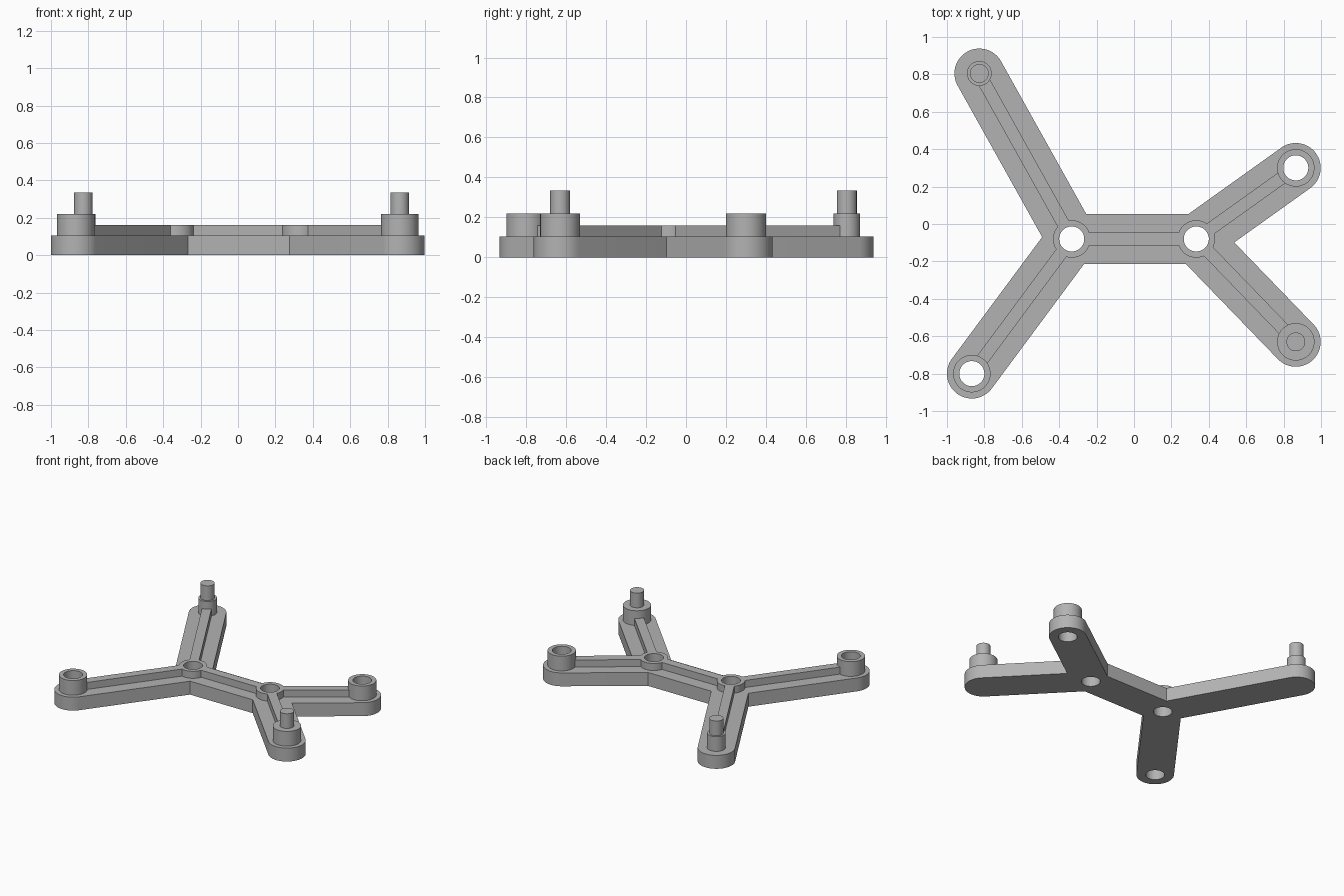
import bpy
import bmesh
from math import atan2, cos, sin, pi, radians
from mathutils import Vector

cube = bpy.data.objects.get("Cube")
if cube:
    bpy.data.objects.remove(cube)

grey = bpy.data.materials.new("light grey")
grey.use_nodes = True
color = (0.45, 0.45, 0.45, 1)
grey.diffuse_color = color
grey.node_tree.nodes["Principled BSDF"].inputs["Base Color"].default_value = color

# Main dimensions
ARM_R, BOSS_R, HOLE_R, PIN_R, RIB_R = 0.133, 0.1, 0.067, 0.05, 0.034
PLATE_Z, RIB_Z, BOSS_Z, PIN_Z = 0.105, 0.16, 0.22, 0.335

# Joints of the branching frame
left_hub = Vector((0.333, -0.08))
right_hub = Vector((-0.333, -0.08))
front_left = Vector((0.865, -0.63))
back_left = Vector((0.865, 0.30))
back_right = Vector((-0.827, 0.805))
front_right = Vector((-0.867, -0.80))


def arc(center, radius, start=0.0, sweep=2 * pi, steps=64):
    count = steps if sweep >= 2 * pi else steps + 1
    return [center + radius * Vector((cos(start + sweep * i / steps),
                                      sin(start + sweep * i / steps)))
            for i in range(count)]


def prism(name, loops, z0, z1):
    """Extrude an outline, with optional hole loops, from z0 to z1."""
    bm = bmesh.new()
    edges = []
    for loop in loops:
        verts = [bm.verts.new((p.x, p.y, z0)) for p in loop]
        edges += [bm.edges.new((verts[i - 1], verts[i])) for i in range(len(verts))]
    bmesh.ops.triangle_fill(bm, edges=edges, use_beauty=True)
    extruded = bmesh.ops.extrude_face_region(bm, geom=bm.faces[:], use_keep_orig=True)
    top = [v for v in extruded["geom"] if isinstance(v, bmesh.types.BMVert)]
    bmesh.ops.translate(bm, verts=top, vec=(0, 0, z1 - z0))
    bmesh.ops.recalc_face_normals(bm, faces=bm.faces[:])
    mesh = bpy.data.meshes.new(name)
    bm.to_mesh(mesh)
    bm.free()
    mesh.materials.append(grey)
    obj = bpy.data.objects.new(name, mesh)
    bpy.context.collection.objects.link(obj)
    bpy.ops.object.select_all(action="DESELECT")
    obj.select_set(True)
    bpy.context.view_layer.objects.active = obj
    bpy.ops.object.shade_smooth_by_angle(angle=radians(30))
    return obj


def frame_outline(walk):
    """Walk around the frame, rounding arm ends and mitring junctions."""
    points = []
    for i, node in enumerate(walk):
        before, after = walk[i - 1], walk[(i + 1) % len(walk)]
        d1, d2 = (node - before).normalized(), (after - node).normalized()
        n1, n2 = Vector((d1.y, -d1.x)), Vector((d2.y, -d2.x))
        if before == after:
            points += arc(node, ARM_R, atan2(n1.y, n1.x), pi, 32)
        else:
            points.append(node + ARM_R * (n1 + n2) / (1 + n1.dot(n2)))
    return points


def rib(name, start, end, start_gap, end_gap):
    d = (end - start).normalized()
    side = Vector((-d.y, d.x)) * RIB_R
    a, b = start + d * start_gap, end - d * end_gap
    prism(name, [[a - side, b - side, b + side, a + side]], PLATE_Z, RIB_Z)


# Branching base plate with through holes
outline = frame_outline([left_hub, front_left, left_hub, back_left, left_hub,
                         right_hub, back_right, right_hub, front_right, right_hub])
holes = [left_hub, right_hub, back_left, front_right]
prism("base_plate", [outline] + [arc(p, HOLE_R) for p in holes], 0, PLATE_Z)

# Raised rings around the holes
for name, p, height in (("left_hub_ring", left_hub, RIB_Z),
                        ("right_hub_ring", right_hub, RIB_Z),
                        ("back_left_socket", back_left, BOSS_Z),
                        ("front_right_socket", front_right, BOSS_Z)):
    prism(name, [arc(p, BOSS_R), arc(p, HOLE_R)], PLATE_Z, height)

# Solid bosses carrying pins
for name, p, radius in (("front_left", front_left, BOSS_R),
                        ("back_right", back_right, 0.066)):
    prism(name + "_boss", [arc(p, radius)], PLATE_Z, BOSS_Z)
    prism(name + "_pin", [arc(p, PIN_R)], BOSS_Z, PIN_Z)

# Stiffening ribs, ending inside the rings and bosses
GAP = 0.09
rib("middle_rib", right_hub, left_hub, GAP, GAP)
rib("front_left_rib", left_hub, front_left, GAP, GAP)
rib("back_left_rib", left_hub, back_left, GAP, GAP)
rib("front_right_rib", right_hub, front_right, GAP, GAP)
rib("back_right_rib", right_hub, back_right, GAP, 0.05)
